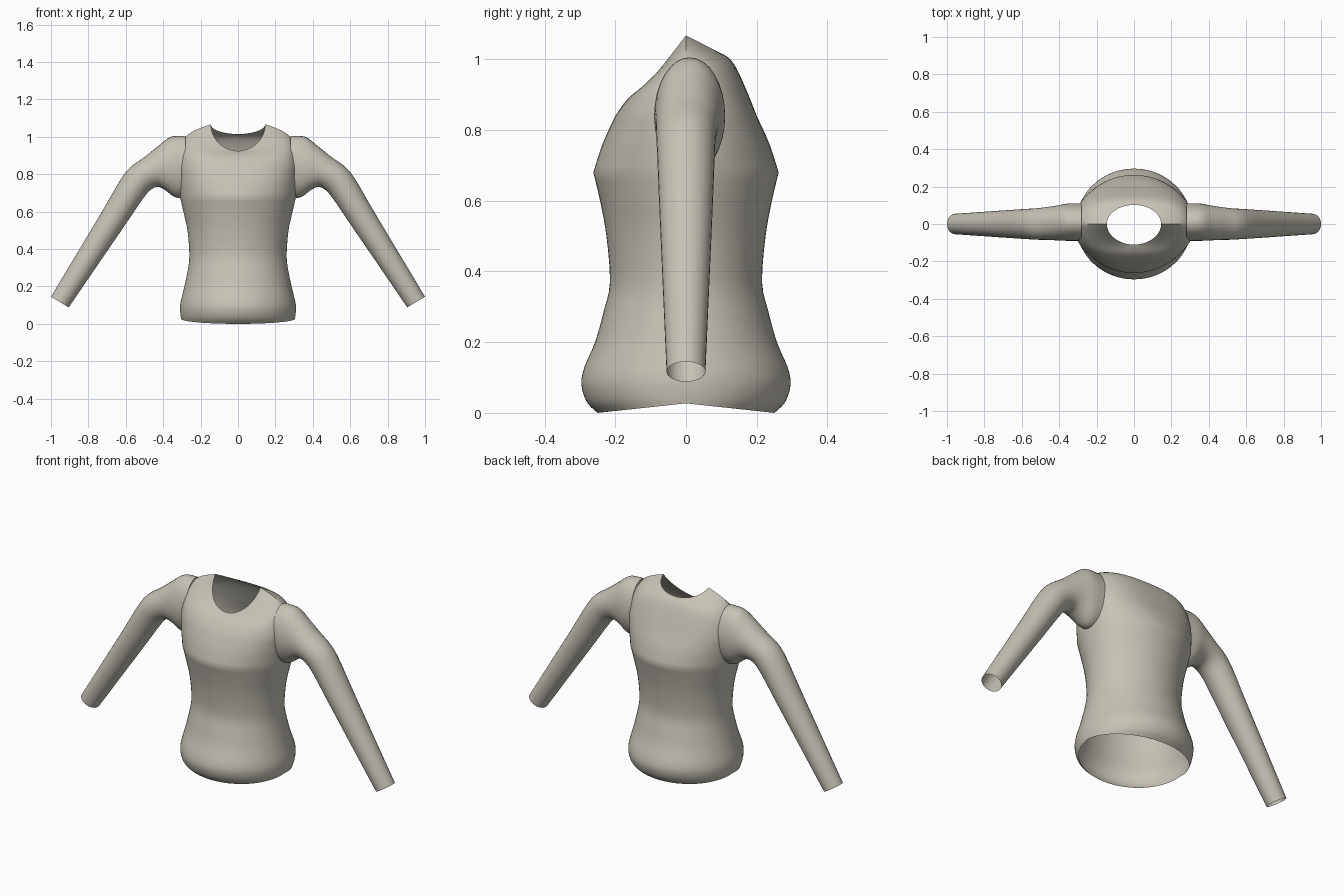
import bpy, bmesh
from math import sin, cos, tau
from mathutils import Vector

cube = bpy.data.objects.get("Cube")
if cube:
    bpy.data.objects.remove(cube, do_unlink=True)

fabric = bpy.data.materials.new("warm_grey_fabric")
fabric.use_nodes = True
COLOUR = (0.57, 0.54, 0.47, 1)
fabric.diffuse_color = COLOUR
fabric.node_tree.nodes["Principled BSDF"].inputs["Base Color"].default_value = COLOUR


def spline(keys, steps):
    """Catmull-Rom samples through key tuples."""
    pts = [Vector(k) for k in keys]
    pts = [2 * pts[0] - pts[1]] + pts + [2 * pts[-1] - pts[-2]]
    out = []
    for p, a, b, q in zip(pts, pts[1:], pts[2:], pts[3:]):
        for i in range(steps):
            t = i / steps
            out.append(a + (b - a) * t * t * (3 - 2 * t)
                       + (b - p) * 0.5 * t * (1 - t) ** 2
                       - (q - a) * 0.5 * t * t * (1 - t))
    return out + [pts[-2]]


def loft(name, rings, hole=None):
    """Open tube through rings, with an optional test for faces to leave out."""
    bm = bmesh.new()
    rows = [[bm.verts.new(p) for p in ring] for ring in rings]
    n = len(rows[0])
    for lo, hi in zip(rows, rows[1:]):
        for i in range(n):
            j = (i + 1) % n
            bm.faces.new((lo[i], lo[j], hi[j], hi[i]))
    if hole:
        gone = [f for f in bm.faces if hole(f.calc_center_median())]
        bmesh.ops.delete(bm, geom=gone, context='FACES')
    bmesh.ops.recalc_face_normals(bm, faces=bm.faces)
    mesh = bpy.data.meshes.new(name)
    bm.to_mesh(mesh)
    bm.free()
    mesh.materials.append(fabric)
    obj = bpy.data.objects.new(name, mesh)
    bpy.context.collection.objects.link(obj)
    bpy.ops.object.select_all(action='DESELECT')
    obj.select_set(True)
    bpy.context.view_layer.objects.active = obj
    bpy.ops.object.shade_smooth_by_angle(angle=0.7)
    return obj


def power(v, e):
    return (1 if v >= 0 else -1) * abs(v) ** e


# Torso: (height, half width, half depth) from hem to bust, then bust to chest
lower = spline([(0, .304, .25), (.03, .308, .28), (.08, .31, .296), (.13, .303, .287),
                (.2, .287, .257), (.29, .268, .232), (.37, .26, .215), (.5, .27, .225),
                (.6, .292, .243), (.68, .31, .262)], 3)
upper = spline([(.68, .31, .262), (.76, .316, .236), (.84, .32, .2)], 4)
ANGLES = [tau * i / 72 for i in range(72)]


def body_ring(z, w, d):
    squareness = 1 - .2 * max(0, z - .68) / .16
    lift = .027 * max(0, 1 - z / .15)      # hem rises toward the side seams
    return [Vector((w * power(cos(a), squareness), d * power(sin(a), squareness),
                    z + lift * (1 - abs(sin(a))))) for a in ANGLES]


rings = [body_ring(*k) for k in lower + upper[1:]]
chest = rings[-1]


def shoulder_point(i, t):
    """Curve from the chest, round the shoulder, to the neckline."""
    c, s = cos(ANGLES[i]), sin(ANGLES[i])
    if s < 0:
        mid = Vector((.31 * power(c, .6), .16 * s, 1.015 + .115 * s))
        neck = Vector((.145 * c, .11 * s, 1.067 + .142 * s))
    else:
        mid = Vector((.31 * power(c, .6), .137 * s, 1.015 - .015 * s))
        neck = Vector((.145 * c, .102 * s, 1.067 - .052 * s))
    a = chest[i]
    b, d = a.lerp(mid, .88), neck.lerp(mid, .88)
    u = 1 - t
    return a * u**3 + b * 3 * u * u * t + d * 3 * u * t * t + neck * t**3


for k in range(1, 15):
    rings.append([shoulder_point(i, k / 14) for i in range(len(ANGLES))])


def in_armhole(p):
    return abs(p.x) > .25 and ((p.y - .01) / .08) ** 2 + ((p.z - .84) / .13) ** 2 < 1


loft("shirt_body", rings, in_armhole)

# Sleeve: (top x, top z, underside x, underside z, half depth, depth offset)
sleeve = spline([(.28, 1.005, .28, .675, .1, .01), (.36, 1.0, .335, .677, .1, .01),
                 (.425, .952, .385, .712, .094, .006), (.5, .892, .425, .732, .088, .003),
                 (.575, .838, .465, .718, .084, 0), (.63, .768, .51, .667, .081, 0),
                 (.72, .613, .605, .527, .075, 0), (.86, .379, .755, .308, .065, 0),
                 (1.0, .145, .905, .088, .055, 0)], 4)

for side, label in ((1, "left"), (-1, "right")):
    tube = []
    for tx, tz, bx, bz, depth, shift in sleeve:
        top, under = Vector((tx, shift, tz)), Vector((bx, shift, bz))
        ring = []
        for i in range(32):
            a = tau * i / 32
            p = (top + under) / 2 + (top - under) / 2 * cos(a) + Vector((0, depth * sin(a), 0))
            p.x *= side
            ring.append(p)
        tube.append(ring)
    loft(label + "_sleeve", tube)
